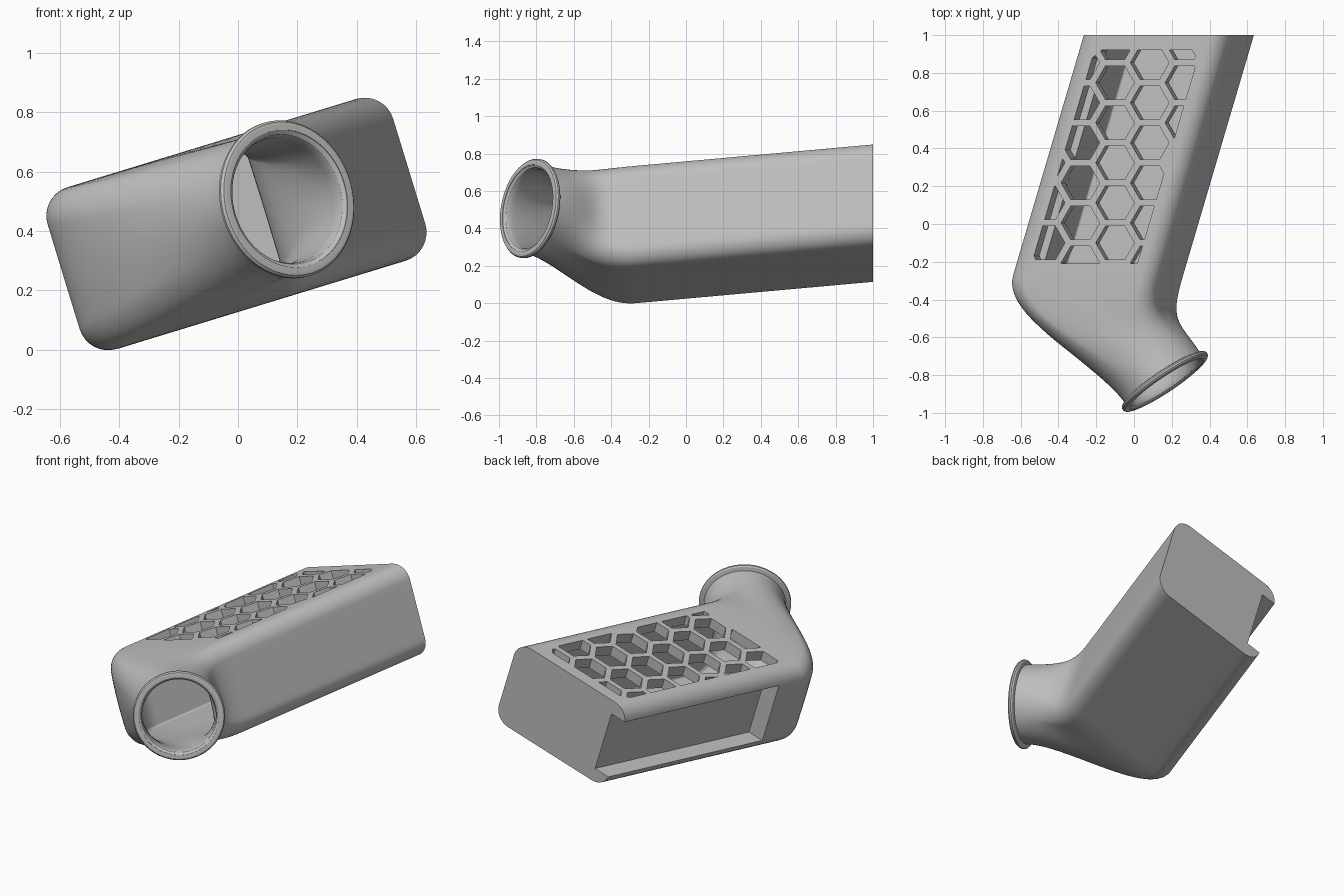
import bpy, bmesh, math
from mathutils import Vector

cube = bpy.data.objects.get("Cube")
if cube:
    bpy.data.objects.remove(cube, do_unlink=True)

ROLL = math.radians(17)      # the whole housing is rolled about y
SKEW = 0.308                 # sideways drift of the body per unit of y
FRONT, BACK = -0.27, 1.0
AXIS = Vector((SKEW, 0, 1)).normalized()
NECK_OUT = Vector((0.574, 0, -0.819))
NECK_SIDE = Vector((0.819, 0, 0.574))
NECK_CENTRE = Vector((0.19, 0.03, -0.847))


def world(p):
    """Housing frame (across, up, along) to world."""
    u, v, y = p
    return (u * math.cos(ROLL) - v * math.sin(ROLL), y,
            0.425 + u * math.sin(ROLL) + v * math.cos(ROLL))


def body_point(s, t, y):
    return Vector((0.193 + SKEW * (y - 1) + s, t, y))


def loft(name, rings):
    """Closed solid through rings of equal point count."""
    bm = bmesh.new()
    loops = [[bm.verts.new(world(p)) for p in ring] for ring in rings]
    n = len(loops[0])
    for a, b in zip(loops, loops[1:]):
        for i in range(n):
            j = (i + 1) % n
            bm.faces.new((a[i], a[j], b[j], b[i]))
    bm.faces.new(loops[0])
    bm.faces.new(loops[-1])
    bmesh.ops.recalc_face_normals(bm, faces=bm.faces)
    mesh = bpy.data.meshes.new(name)
    bm.to_mesh(mesh)
    bm.free()
    ob = bpy.data.objects.new(name, mesh)
    bpy.context.collection.objects.link(ob)
    return ob


def rounded_rect(left, right, half_h, r, arc=9, flat=9):
    """Rounded rectangle with evenly divided sides."""
    corners = [(right - r, half_h - r), (left + r, half_h - r),
               (left + r, r - half_h), (right - r, r - half_h)]
    pts = []
    for i, (cx, cy) in enumerate(corners):
        for j in range(arc):
            a = math.pi / 2 * (i + j / (arc - 1))
            pts.append(Vector((cx + r * math.cos(a), cy + r * math.sin(a))))
        nx, ny = corners[(i + 1) % 4]
        a = math.pi / 2 * (i + 1)
        end = Vector((nx + r * math.cos(a), ny + r * math.sin(a)))
        start = pts[-1]
        pts += [start.lerp(end, k / (flat + 1)) for k in range(1, flat + 1)]
    return pts


def neck_ring(radius, back, n):
    """Circle in the tilted neck plane; phase matches rounded_rect."""
    ring = []
    for i in range(n):
        a = 2 * math.pi * (i - 4) / n + math.pi / 4
        ring.append(NECK_CENTRE - NECK_OUT * back
                    + NECK_SIDE * radius * math.cos(a)
                    + Vector((0, radius * math.sin(a), 0)))
    return ring


def blend(start, end, steps, pull):
    """Smooth transition from neck circle to body section."""
    rings = []
    for k in range(1, steps + 1):
        f = k / steps
        h1, h2 = f**3 - 2 * f**2 + f, f**3 - f**2
        w = 3 * f**2 - 2 * f**3
        rings.append([a.lerp(b, w) - NECK_OUT * pull * h1 + AXIS * pull * h2
                      for a, b in zip(start, end)])
    return rings


def duct(name, section, neck, pull, back):
    """Neck rings, blend and straight body as one solid."""
    n = len(section)
    rings = [neck_ring(r, d, n) for r, d in neck]
    front = [body_point(p.x, p.y, FRONT) for p in section]
    rings += blend(rings[-1], front, 24, pull)
    rings.append([body_point(p.x, p.y, back) for p in section])
    return loft(name, rings)


def cut(target, cutter):
    mod = target.modifiers.new("cut", 'BOOLEAN')
    mod.operation = 'DIFFERENCE'
    mod.solver = 'EXACT'
    mod.object = cutter
    bpy.context.view_layer.objects.active = target
    bpy.ops.object.modifier_apply(modifier=mod.name)
    bpy.data.objects.remove(cutter, do_unlink=True)


def clip(poly, a, b, c):
    """Keep the part of a polygon where a*s + b*y <= c."""
    out = []
    for p, q in zip(poly, poly[1:] + poly[:1]):
        dp, dq = a * p.x + b * p.y - c, a * q.x + b * q.y - c
        if dp <= 0:
            out.append(p)
        if dp * dq < 0:
            out.append(p.lerp(q, dp / (dp - dq)))
    return out


def area(poly):
    return abs(sum(p.x * q.y - q.x * p.y
                   for p, q in zip(poly, poly[1:] + poly[:1]))) / 2


# Outer housing with flanged neck
housing = duct("filter_housing", rounded_rect(-0.41, 0.41, 0.285, 0.1),
               [(0.25, 0), (0.262, 0.003), (0.269, 0.012), (0.269, 0.022),
                (0.262, 0.03), (0.24, 0.036)], 0.72, BACK)

# Hollow inside, open at the neck
cavity = duct("cavity_cutter", rounded_rect(-0.26, 0.31, 0.22, 0.012),
              [(0.235, -0.02), (0.235, 0.003), (0.222, 0.012), (0.215, 0.03)],
              0.66, 0.95)
cut(housing, cavity)

# Long pocket in the side wall, open at the back
pocket = [(-0.55, -0.2), (-0.31, -0.2), (-0.31, 0.2), (-0.55, 0.2)]
cut(housing, loft("pocket_cutter", [[body_point(s, t, y) for s, t in pocket]
                                    for y in (-0.1, 1.05)]))

# Honeycomb grille through the top, trimmed to a slanted panel
PITCH, STRUT = 0.212, 0.034
edges = [(1, 0, 0.285), (-1, 0, 0.3), (0, 1, 0.92), (0, -1, 0.21),
         (1, 1, 1.16), (-1, 1, 1.18)]
radius = (PITCH - STRUT) / math.sqrt(3)
for col in range(-4, 5):
    for row in range(-2, 7):
        cu = -0.018 + 0.192 * col
        cy = -0.1 + PITCH * (row + 0.5 * (col % 2))
        hexagon = []
        for k in range(6):
            a = math.pi / 3 * k
            u, y = cu + 1.04 * radius * math.cos(a), cy + radius * math.sin(a)
            hexagon.append(Vector((u - 0.193 - SKEW * (y - 1), y)))
        for e in edges:
            hexagon = clip(hexagon, *e) if hexagon else hexagon
        if len(hexagon) > 2 and area(hexagon) > 0.0008:
            cut(housing, loft("hex_cutter",
                              [[body_point(p.x, t, p.y) for p in hexagon]
                               for t in (0.19, 0.35)]))

# Plain grey plastic
grey = bpy.data.materials.new("grey_plastic")
grey.use_nodes = True
colour = (0.52, 0.52, 0.52, 1)
grey.diffuse_color = colour
grey.node_tree.nodes["Principled BSDF"].inputs["Base Color"].default_value = colour
housing.data.materials.clear()
housing.data.materials.append(grey)

# Smooth curves, crisp edges
bpy.ops.object.select_all(action='DESELECT')
housing.select_set(True)
bpy.context.view_layer.objects.active = housing
bpy.ops.object.shade_smooth_by_angle(angle=math.radians(30))
weighted = housing.modifiers.new("weighted_normals", 'WEIGHTED_NORMAL')
weighted.keep_sharp = True
